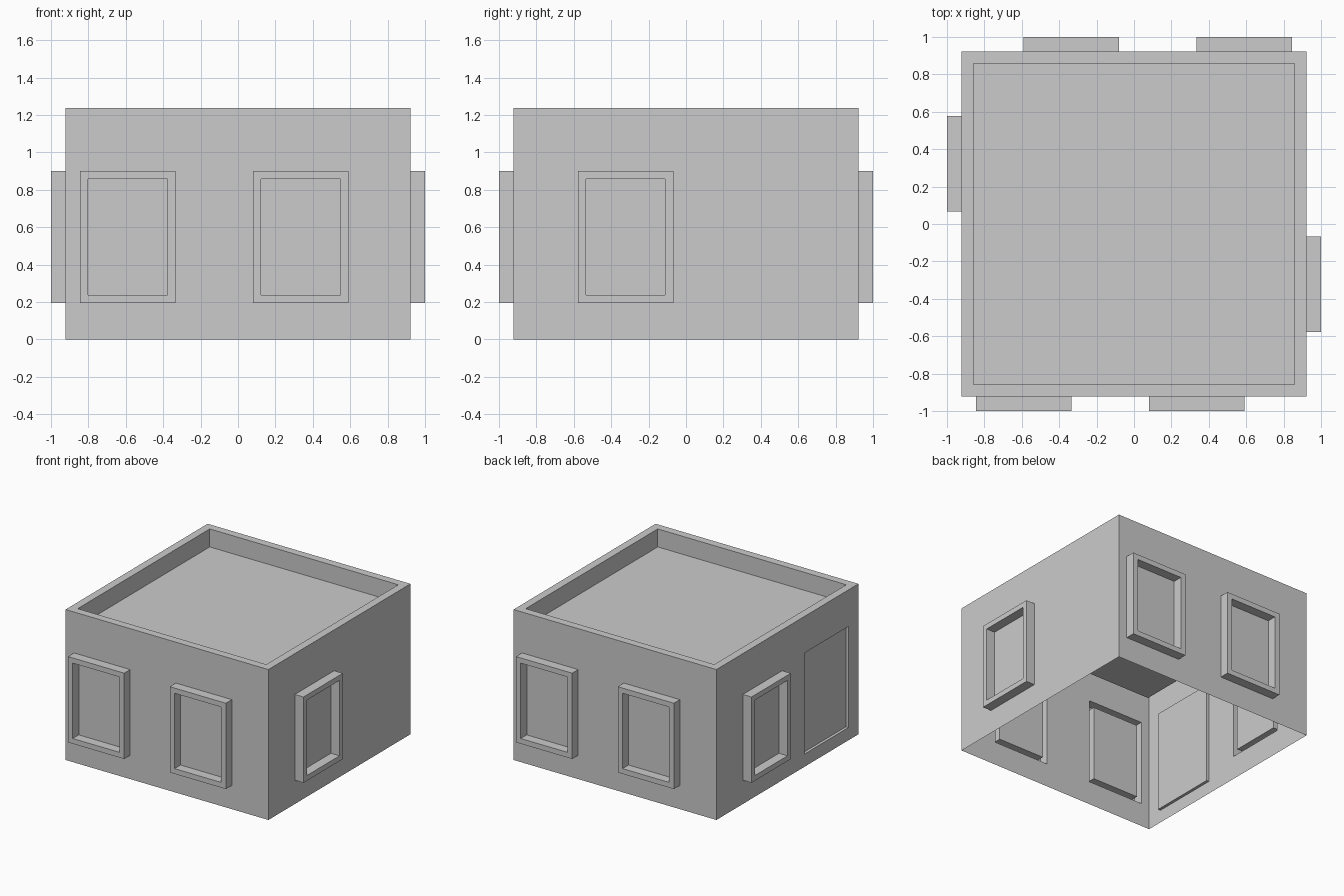
import bpy, bmesh
from math import pi
from mathutils import Matrix

if "Cube" in bpy.data.objects:
    bpy.data.objects.remove(bpy.data.objects["Cube"])

W, H = 0.922, 1.236            # half width, wall height
SILL, HEAD = 0.195, 0.90       # window bottom and top
WIN_A = (-0.845, SILL, -0.335, HEAD)
WIN_B = (0.08, SILL, 0.59, HEAD)
WIN_SIDE = (-0.578, SILL, -0.068, HEAD)
DOOR = (0.22, 0.105, 0.79, 0.935)
FRAME = [(0, 0), (0, 0.078), (0.043, 0.078), (0.043, 0)]   # (inset, outward depth)
RECESS = [(0, 0), (0, -0.023)]


def on_wall(angle):
    """Map wall coordinates (along, up, outward) to the wall turned by angle."""
    rot = Matrix.Rotation(angle, 4, 'Z')
    return lambda u, z, d: rot @ Matrix.Translation((u, -W - d, z)).to_translation()


def on_top(x, y, d):
    return (x, y, H + d)


def make_object(name, quads):
    bm = bmesh.new()
    for q in quads:
        bm.faces.new([bm.verts.new(p) for p in q])
    bmesh.ops.remove_doubles(bm, verts=bm.verts, dist=1e-4)
    mesh = bpy.data.meshes.new(name)
    bm.to_mesh(mesh)
    bm.free()
    obj = bpy.data.objects.new(name, mesh)
    bpy.context.collection.objects.link(obj)
    return obj


def stepped_panel(place, rect, steps):
    """Rectangular rings following (inset, depth) steps, closed by a flat panel."""
    u0, v0, u1, v1 = rect
    loops = []
    for i, d in steps:
        corners = [(u0 + i, v0 + i), (u1 - i, v0 + i), (u1 - i, v1 - i), (u0 + i, v1 - i)]
        loops.append([place(u, v, d) for u, v in corners])
    quads = [[a[k], a[(k + 1) % 4], b[(k + 1) % 4], b[k]]
             for a, b in zip(loops, loops[1:]) for k in range(4)]
    return quads + [loops[-1]]


def wall_with_openings(place, openings):
    us = sorted({-W, W} | {r[k] for r in openings for k in (0, 2)})
    zs = sorted({0, H} | {r[k] for r in openings for k in (1, 3)})
    quads = []
    for a, b in zip(us, us[1:]):
        for c, e in zip(zs, zs[1:]):
            u, z = (a + b) / 2, (c + e) / 2
            if not any(r[0] < u < r[2] and r[1] < z < r[3] for r in openings):
                quads.append([place(a, c, 0), place(b, c, 0), place(b, e, 0), place(a, e, 0)])
    return quads


# Walls as a thin shell, open underneath, with windows set in each side
sides = [("front", 0, [WIN_A, WIN_B]), ("right", pi / 2, [WIN_SIDE]),
         ("back", pi, [WIN_A, WIN_B]), ("left", 1.5 * pi, [WIN_SIDE])]
walls = []
for side, angle, windows in sides:
    place = on_wall(angle)
    openings = windows + ([DOOR] if side == "left" else [])
    walls += wall_with_openings(place, openings)
    for n, rect in enumerate(windows, 1):
        make_object(f"{side}_window_{n}", stepped_panel(place, rect, FRAME))
make_object("walls", walls)

# Recessed door on the left side
make_object("door", stepped_panel(on_wall(1.5 * pi), DOOR, RECESS))

# Parapet rim and sunken flat roof
make_object("roof", stepped_panel(on_top, (-W, -W, W, W),
                                  [(0, 0), (0.065, 0), (0.065, -0.148)]))
